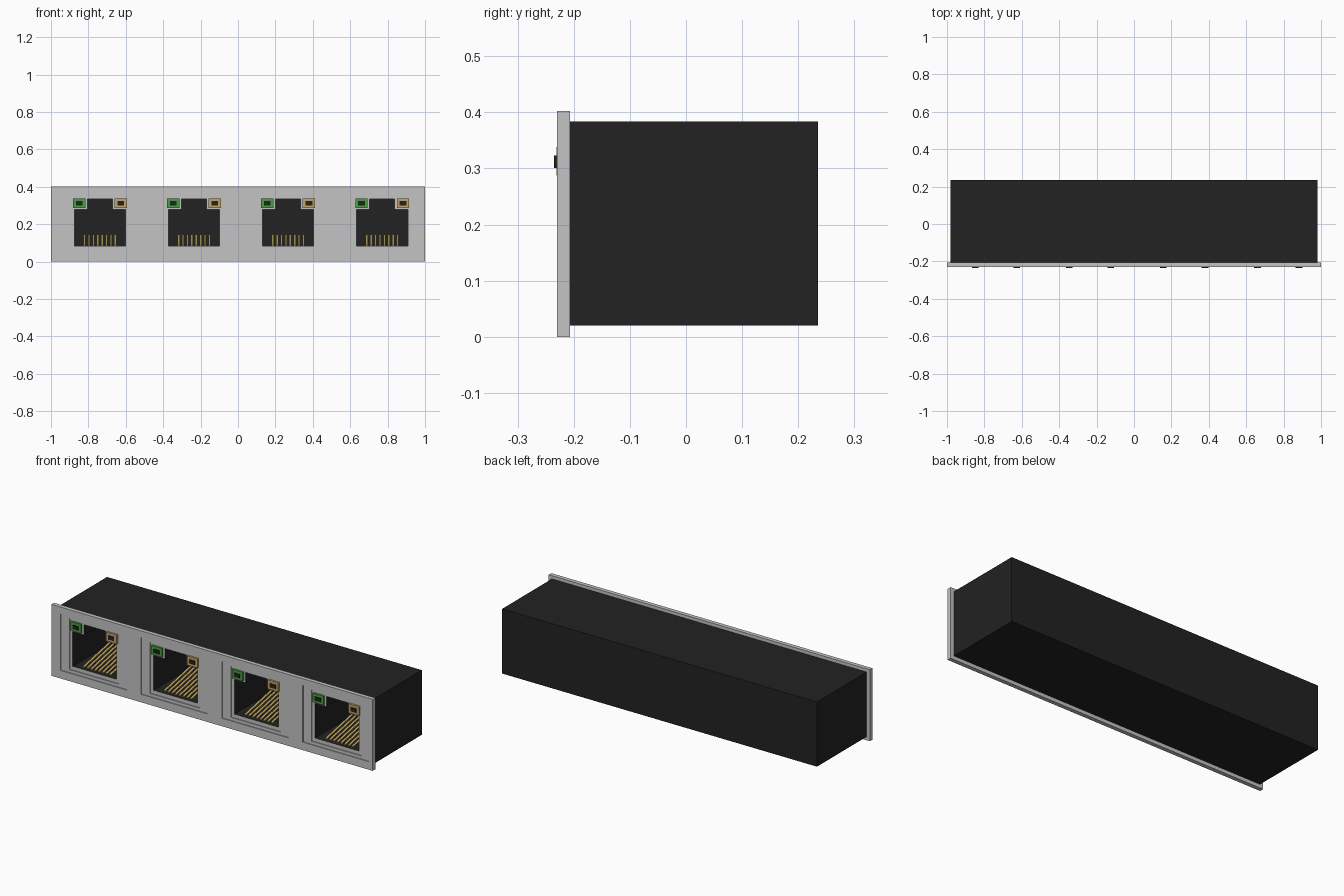
import bpy
import bmesh

cube = bpy.data.objects.get("Cube")
if cube:
    bpy.data.objects.remove(cube, do_unlink=True)


def material(name, r, g, b):
    m = bpy.data.materials.new(name)
    m.use_nodes = True
    m.diffuse_color = (r, g, b, 1)
    m.node_tree.nodes["Principled BSDF"].inputs["Base Color"].default_value = (r, g, b, 1)
    return m


grey = material("plate grey", 0.55, 0.55, 0.56)
black = material("housing black", 0.016, 0.016, 0.016)
green = material("lamp green", 0.06, 0.36, 0.05)
amber = material("lamp amber", 0.56, 0.38, 0.13)
gold = material("contact gold", 0.56, 0.40, 0.12)

PORTS = [-0.738 + 0.503 * i for i in range(4)]
FRONT, JOINT, BACK = -0.23, -0.207, 0.235


def prisms(name, loops, mats):
    """Solid prisms; each entry is a closed loop of points and a sweep vector."""
    bm = bmesh.new()
    for points, sweep in loops:
        face = bm.faces.new([bm.verts.new(p) for p in points])
        ext = bmesh.ops.extrude_face_region(bm, geom=[face], use_keep_orig=True)
        moved = [v for v in ext["geom"] if isinstance(v, bmesh.types.BMVert)]
        bmesh.ops.translate(bm, vec=sweep, verts=moved)
    bmesh.ops.recalc_face_normals(bm, faces=bm.faces)
    mesh = bpy.data.meshes.new(name)
    bm.to_mesh(mesh)
    bm.free()
    for m in mats:
        mesh.materials.append(m)
    obj = bpy.data.objects.new(name, mesh)
    bpy.context.collection.objects.link(obj)
    return obj


def slab(x0, x1, y0, y1, z0, z1):
    return [(x0, y0, z0), (x1, y0, z0), (x1, y0, z1), (x0, y0, z1)], (0, y1 - y0, 0)


def cut(target, cutter):
    mod = target.modifiers.new("cut", "BOOLEAN")
    mod.operation, mod.solver, mod.object = "DIFFERENCE", "EXACT", cutter
    bpy.context.view_layer.objects.active = target
    bpy.ops.object.modifier_apply(modifier=mod.name)


# Main solids
plate = prisms("face_plate", [slab(-1, 1, FRONT, JOINT, 0, 0.402)], [grey, black])
body = prisms("housing", [slab(-0.98, 0.98, JOINT, BACK, 0.02, 0.384)], [black])

# Stepped recesses and the socket openings
outer = prisms("outer_recess_cutter",
               [slab(c - 0.207, c + 0.207, -0.3, FRONT + 0.005, 0.045, 0.364) for c in PORTS], [])
inner = prisms("inner_recess_cutter",
               [slab(c - 0.155, c + 0.155, -0.3, FRONT + 0.01, 0.062, 0.35) for c in PORTS], [])
half = [(0.137, 0.083), (0.137, 0.278), (0.067, 0.278), (0.067, 0.336)]
outline = half + [(-x, z) for x, z in reversed(half)]
socket = prisms("socket_cutter",
                [([(c + x, -0.3, z) for x, z in outline], (0, 0.4, 0)) for c in PORTS], [])
for cutter in (outer, inner, socket):
    cut(plate, cutter)
cut(body, socket)
for cutter in (outer, inner, socket):
    bpy.data.objects.remove(cutter, do_unlink=True)

# Black lining on the walls of each opening
for p in plate.data.polygons:
    near = min(abs(p.center.x - c) for c in PORTS)
    inside = near < 0.14 and 0.08 < p.center.z < 0.34
    p.material_index = int(inside and abs(p.normal.y) < 0.5)

# Status lamps with dark centres
for name, side, mat in (("left_lamps", -1, green), ("right_lamps", 1, amber)):
    lamps, lenses = [], []
    for c in PORTS:
        x = c + side * 0.111
        lamps.append(slab(x - 0.033, x + 0.033, FRONT - 0.001, -0.215, 0.287, 0.338))
        lenses.append(slab(x - 0.018, x + 0.018, BACK * -1, FRONT, 0.301, 0.323))
    prisms(name, lamps, [mat])
    prisms(name + "_centres", lenses, [black])

# Eight sloping spring contacts in each socket
ramp = [(-0.2, 0.083), (0.08, 0.14), (0.08, 0.146), (-0.2, 0.089)]
contacts = []
for c in PORTS:
    for i in range(8):
        x = c + (i - 3.5) * 0.0235
        contacts.append(([(x - 0.006, y, z) for y, z in ramp], (0.012, 0, 0)))
prisms("contacts", contacts, [gold])
